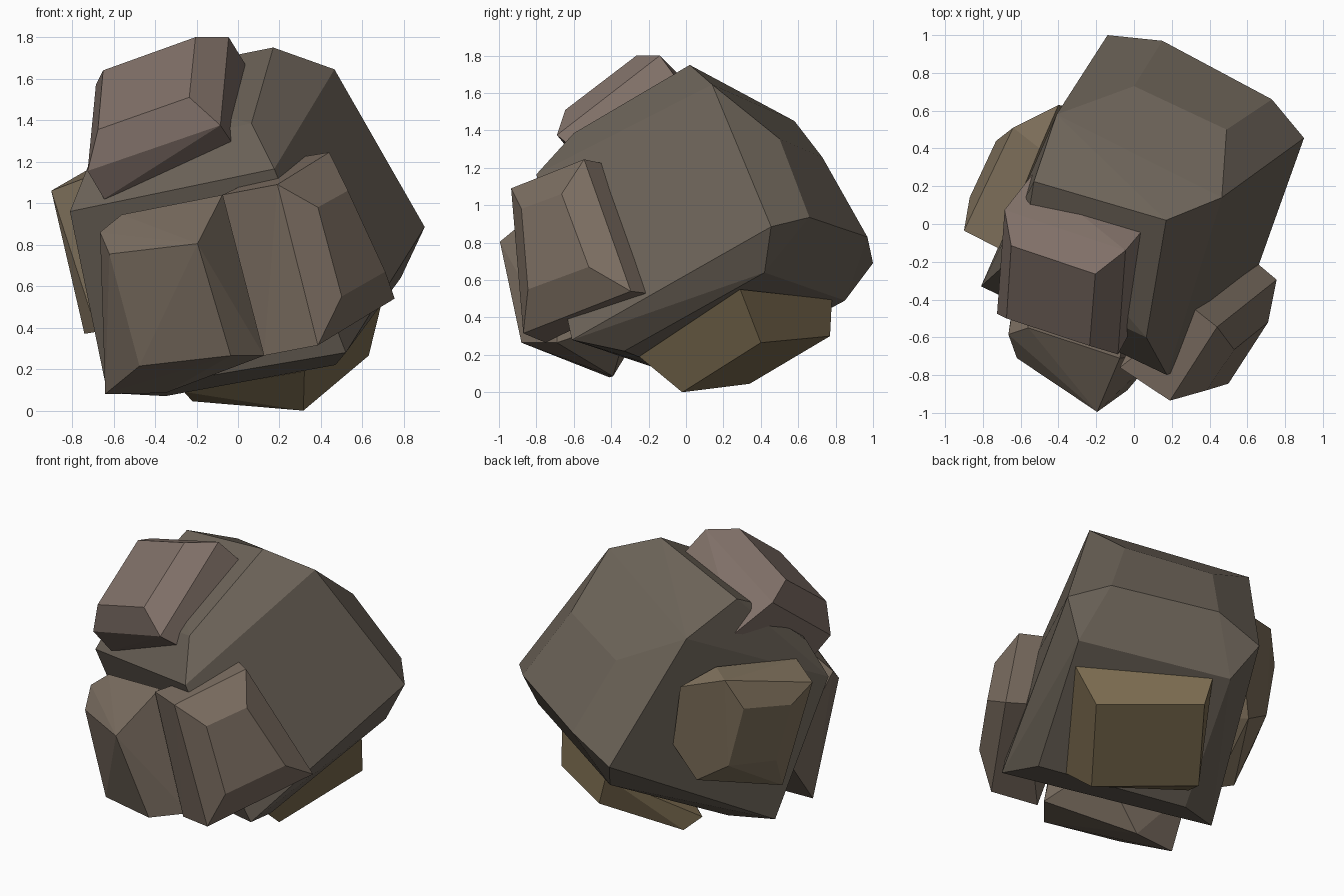
import bpy, bmesh
from math import radians


def stone(name, color, points):
    """Faceted stone: the convex hull of a few corner points, near-flat facets merged."""
    bm = bmesh.new()
    for p in points:
        bm.verts.new(p)
    res = bmesh.ops.convex_hull(bm, input=bm.verts[:])
    loose = [v for v in set(res["geom_interior"] + res["geom_unused"])
             if isinstance(v, bmesh.types.BMVert) and v.is_valid and not v.link_faces]
    if loose:
        bmesh.ops.delete(bm, geom=loose, context='VERTS')
    bmesh.ops.dissolve_limit(bm, angle_limit=radians(6), verts=bm.verts[:], edges=bm.edges[:])
    bmesh.ops.recalc_face_normals(bm, faces=bm.faces[:])
    me = bpy.data.meshes.new(name)
    bm.to_mesh(me)
    bm.free()
    mat = bpy.data.materials.new(name + "_stone")
    mat.diffuse_color = (*color, 1)
    me.materials.append(mat)
    ob = bpy.data.objects.new(name, me)
    bpy.context.collection.objects.link(ob)
    return ob


# Large central boulder
stone("main_boulder", (0.15, 0.125, 0.098), [
    (.17, .02, 1.75), (.465, .14, 1.645), (.49, .5, 1.355), (0, .73, 1.255),     # top facet
    (-.41, .58, 1.45), (-.53, .225, 1.61), (-.55, .10, 1.545),
    (.065, -.60, 1.385), (-.71, -.24, 1.21), (.175, -.80, 1.165),                # front slope
    (.19, -.79, 1.12), (-.81, -.33, .96),
    (.90, .455, .885), (.73, .66, .935), (.785, .42, .64),                       # right corner
    (.15, .97, .83), (-.14, 1.0, .69), (-.04, .85, .49),                         # back
    (.52, -.61, .28), (.47, -.33, .22), (-.63, -.03, .085), (-.35, .06, .07)])   # underside

# Block perched on the upper left, its inner end sunk in the boulder
stone("upper_block", (0.22, 0.165, 0.14), [
    (-.205, -.265, 1.8), (-.045, -.14, 1.8), (.035, -.045, 1.67),
    (-.085, -.69, 1.375), (-.235, -.645, 1.51), (-.015, -.56, 1.27),
    (-.65, -.115, 1.64), (-.685, .075, 1.57), (-.675, -.50, 1.355),
    (-.725, -.475, 1.155), (-.645, -.4, 1.02), (-.54, .26, 1.40),
    (-.53, .24, 1.33), (-.05, -.2, 1.15)])

# Slab on the left side
stone("left_slab", (0.22, 0.17, 0.11), [
    (-.90, -.035, 1.06), (-.715, -.13, 1.13), (-.40, .63, 1.15), (-.50, .40, 1.22),
    (-.64, .51, 1.21), (-.73, .44, 1.02), (-.87, .14, .97), (-.74, .05, .37),
    (-.68, -.07, .38), (-.78, .17, .59), (-.64, .47, .63), (-.34, .62, .75),
    (-.45, .53, .51), (-.4, .1, .7)])

# Stone underneath
stone("base_stone", (0.20, 0.15, 0.08), [
    (.315, -.02, 0), (-.22, .34, .045), (.63, .40, .265), (.095, .77, .30),
    (.70, .29, .55), (.04, .78, .495), (.32, -.25, .19), (-.26, .20, .09),
    (.2, .1, .5)])

# Two blocks on the front, their inner ends sunk in the boulder
stone("front_left_block", (0.19, 0.15, 0.115), [
    (-.195, -.995, .805), (-.62, -.71, .755), (-.665, -.585, .86), (-.56, -.55, .945),
    (-.075, -.71, 1.04), (-.035, -.88, .265), (-.475, -.70, .215),
    (.125, -.69, .265), (-.64, -.41, .08), (-.35, -.39, .085),
    (-.6, -.2, .4), (0, -.3, .4)])
stone("front_right_block", (0.20, 0.155, 0.12), [
    (.19, -.935, 1.09), (.44, -.545, 1.245), (.32, -.45, 1.225), (.53, -.665, 1.06),
    (.385, -.88, .98), (.755, -.295, .54), (.66, -.215, .53), (.71, -.52, .67),
    (.50, -.845, .55), (.385, -.87, .315), (.125, -.75, .265), (-.075, -.76, 1.04),
    (.2, -.4, .6), (.1, -.4, .9)])
